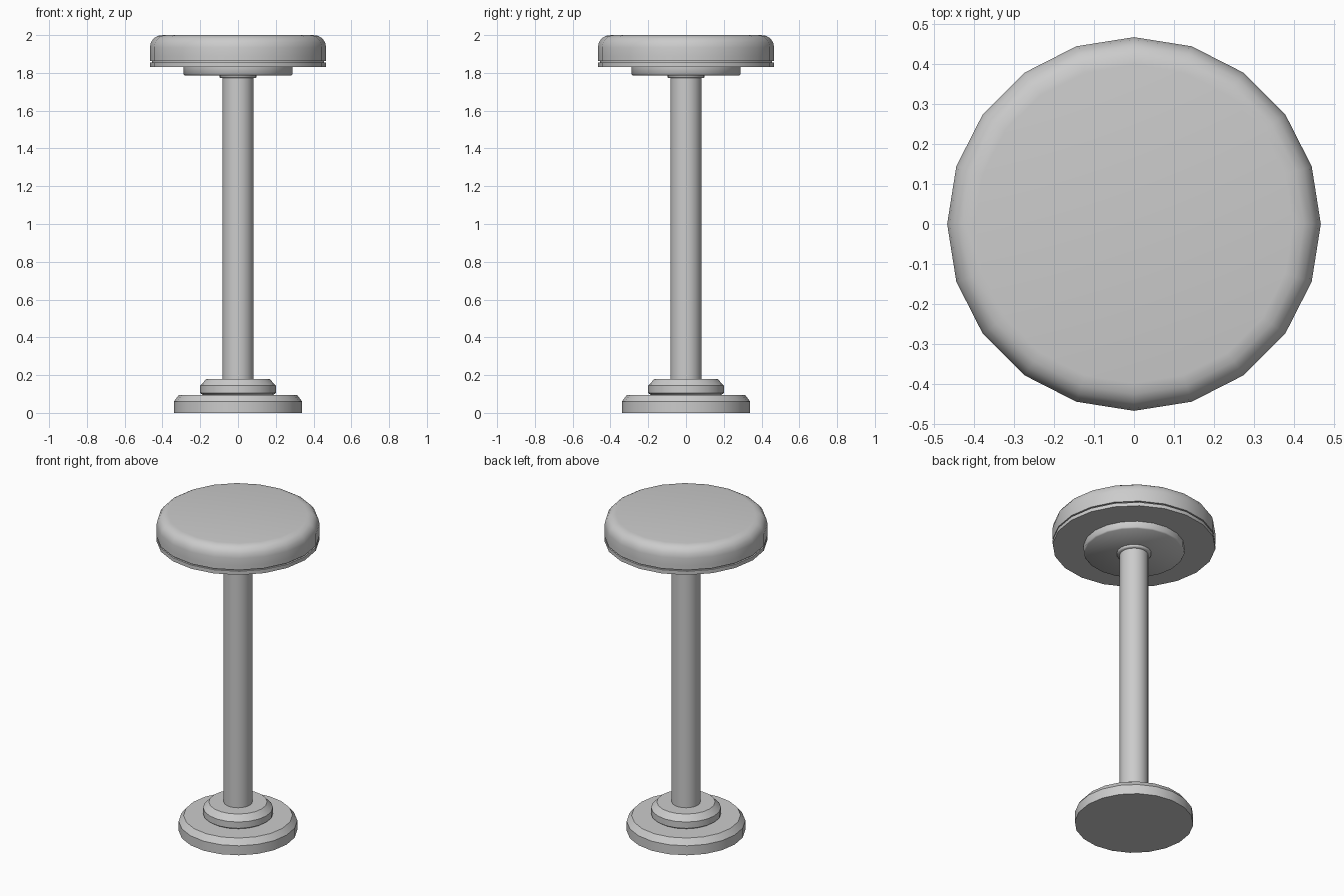
import bpy, bmesh, math

if "Cube" in bpy.data.objects:
    bpy.data.objects.remove(bpy.data.objects["Cube"])

SIDES = 20


def lathe(name, profile, angle=30):
    """Closed solid turned around z from (radius, height) points, bottom to top."""
    bm = bmesh.new()
    rings = []
    for r, z in profile:
        rings.append([bm.verts.new((r * math.cos(2 * math.pi * i / SIDES),
                                    r * math.sin(2 * math.pi * i / SIDES), z))
                      for i in range(SIDES)])
    for low, high in zip(rings, rings[1:]):
        for i in range(SIDES):
            j = (i + 1) % SIDES
            bm.faces.new((low[i], low[j], high[j], high[i]))
    bm.faces.new(rings[0][::-1])
    bm.faces.new(rings[-1])
    mesh = bpy.data.meshes.new(name)
    bm.to_mesh(mesh)
    bm.free()
    obj = bpy.data.objects.new(name, mesh)
    bpy.context.collection.objects.link(obj)
    bpy.ops.object.select_all(action='DESELECT')
    obj.select_set(True)
    bpy.context.view_layer.objects.active = obj
    bpy.ops.object.shade_smooth_by_angle(angle=math.radians(angle))
    return obj


# Stepped, chamfered foot
lathe("base_plate", [(0.34, 0), (0.34, 0.06), (0.312, 0.096)])
lathe("base_collar", [(0.187, 0.096), (0.2, 0.105), (0.2, 0.145), (0.167, 0.18)])

# Column and the small ring under the seat
lathe("post", [(0.082, 0.18), (0.082, 1.79)])
lathe("post_ring", [(0.092, 1.772), (0.099, 1.778), (0.099, 1.79)], 60)

# Seat support disc
lathe("seat_support", [(0.282, 1.787), (0.289, 1.794), (0.289, 1.832)], 60)

# Trim rim with a thin groove above it
lathe("seat_rim", [(0.467, 1.831), (0.467, 1.854), (0.456, 1.854), (0.456, 1.862)])

# Rounded cushion
lathe("seat_cushion", [(0.467, 1.862), (0.467, 1.888), (0.467, 1.935), (0.461, 1.962),
                       (0.446, 1.983), (0.425, 1.996), (0.398, 2.0)], 40)
